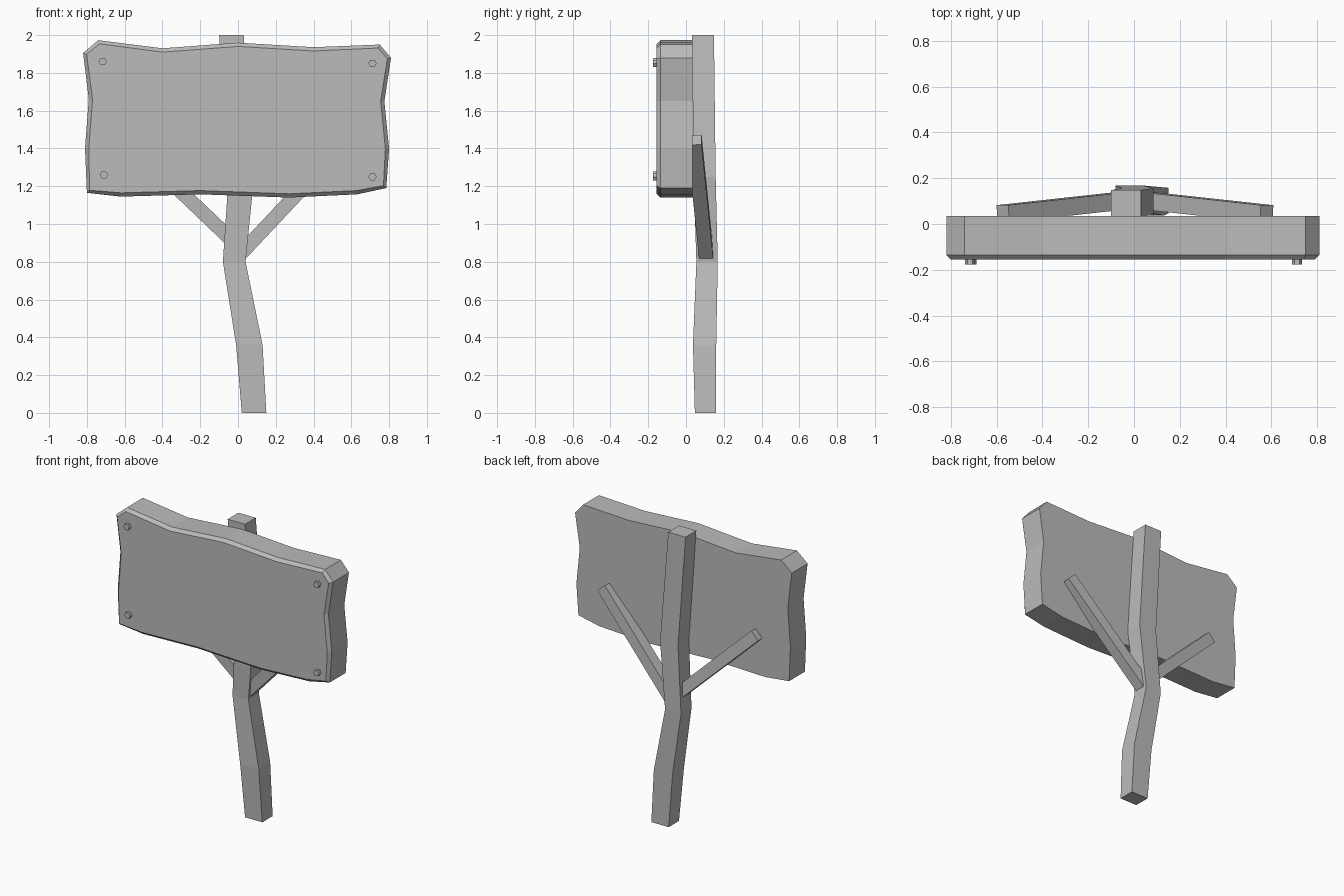
import bpy, bmesh, math
from mathutils import Vector

if "Cube" in bpy.data.objects:
    bpy.data.objects.remove(bpy.data.objects["Cube"], do_unlink=True)

grey = bpy.data.materials.new("plain_grey")
grey.use_nodes = True
grey.diffuse_color = (0.5, 0.5, 0.5, 1)
grey.node_tree.nodes["Principled BSDF"].inputs["Base Color"].default_value = grey.diffuse_color


def finish(name, bm):
    bmesh.ops.recalc_face_normals(bm, faces=bm.faces[:])
    mesh = bpy.data.meshes.new(name)
    bm.to_mesh(mesh)
    bm.free()
    mesh.materials.append(grey)
    obj = bpy.data.objects.new(name, mesh)
    bpy.context.collection.objects.link(obj)
    return obj


def loft(name, rings):
    """Skin a stack of equal-sized rings and cap both ends."""
    bm = bmesh.new()
    loops = [[bm.verts.new(p) for p in ring] for ring in rings]
    n = len(loops[0])
    for a, b in zip(loops, loops[1:]):
        for i in range(n):
            j = (i + 1) % n
            bm.faces.new((a[i], a[j], b[j], b[i]))
    bm.faces.new(loops[0])
    bm.faces.new(loops[-1])
    return finish(name, bm)


# Sign board: wavy outline, thick, with a chamfered front rim
outline = [(-.82, 1.905), (-.74, 1.973), (-.40, 1.93), (0, 1.96), (.40, 1.936),
           (.75, 1.95), (.81, 1.88), (.775, 1.65), (.80, 1.40), (.785, 1.19),
           (.63, 1.157), (.27, 1.14), (-.20, 1.157), (-.62, 1.145),
           (-.80, 1.165), (-.81, 1.40), (-.79, 1.66)]
board = loft("sign_board", [[(x, y, z) for x, z in outline] for y in (.035, -.135)])
bm = bmesh.new()
bm.from_mesh(board.data)
front = min(bm.faces, key=lambda f: f.calc_center_median().y)
bmesh.ops.inset_region(bm, faces=[front], thickness=.02, depth=.02)
bm.to_mesh(board.data)
bm.free()

# Crooked post: height, x range, y range of each section
sections = [(0, .02, .15, .047, .158), (.36, -.01, .13, .037, .16),
            (.80, -.08, .04, .055, .168), (1.25, -.05, .085, .04, .157),
            (2, -.10, .03, .032, .148)]
loft("post", [[(a, c, z), (b, c, z), (b, d, z), (a, d, z)] for z, a, b, c, d in sections])


# Square braces from the post up to the board's back
def brace(name, start, end, half=.0375):
    start, end = Vector(start), Vector(end)
    along = (end - start).normalized()
    side = along.cross(Vector((0, 1, 0))).normalized()
    deep = side.cross(along)
    corners = [(-1, -1), (1, -1), (1, 1), (-1, 1)]
    loft(name, [[p + side * half * u + deep * half * v for u, v in corners]
                for p in (start, end)])


brace("left_brace", (0, .108, .827), (.58, .045, 1.445))
brace("right_brace", (-.025, .105, .907), (-.573, .045, 1.43))

# Hexagonal bolt heads at the board's corners
bolts = {"upper_right_bolt": (-.717, 1.86), "upper_left_bolt": (.712, 1.85),
         "lower_right_bolt": (-.71, 1.26), "lower_left_bolt": (.712, 1.25)}
for name, (x, z) in bolts.items():
    angles = [math.tau * i / 6 for i in range(6)]
    loft(name, [[(x + .022 * math.cos(a), y, z + .022 * math.sin(a)) for a in angles]
                for y in (-.145, -.176)])
